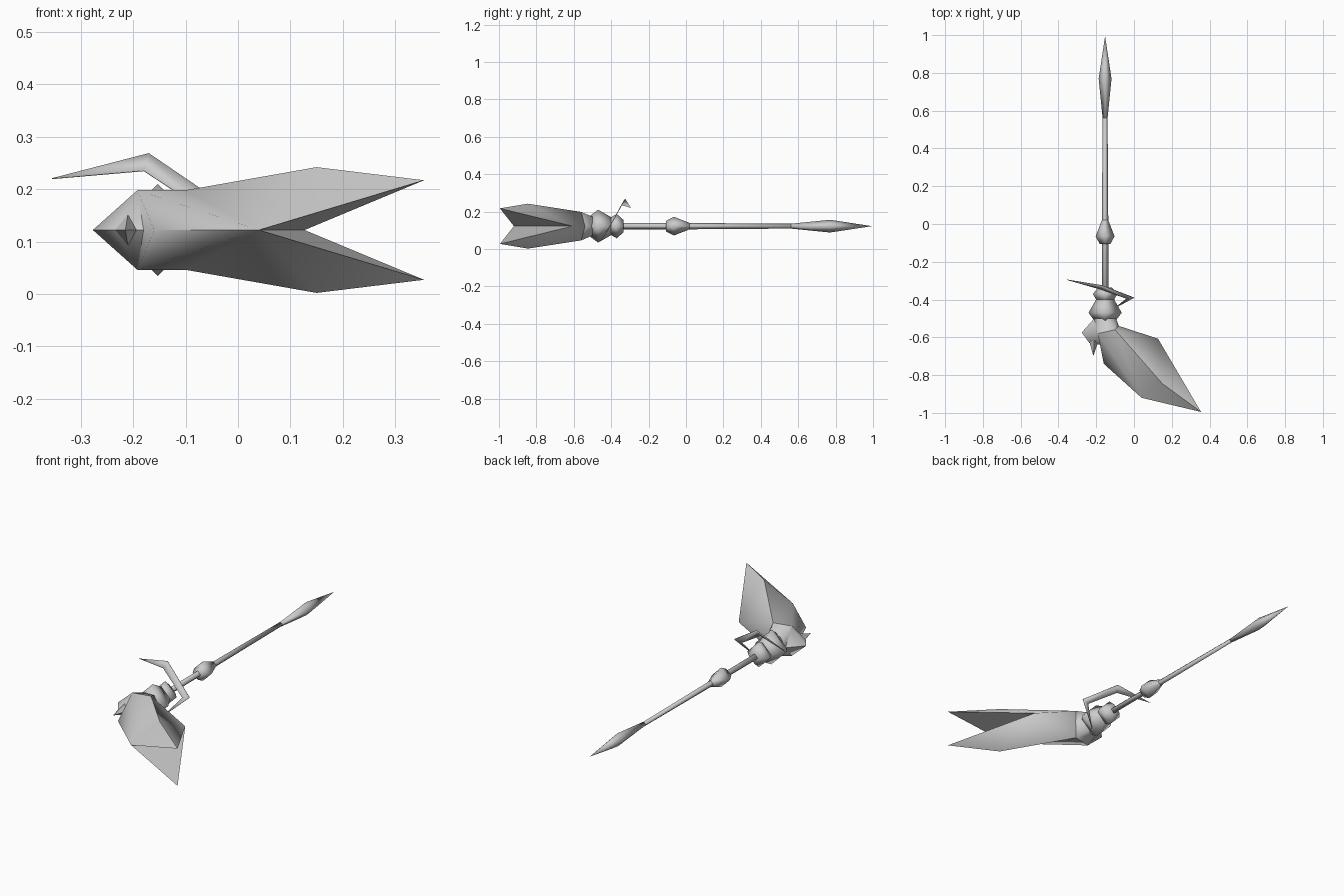
import bpy, bmesh, math
from mathutils import Vector

cube = bpy.data.objects.get("Cube")
if cube:
    bpy.data.objects.remove(cube, do_unlink=True)

ZC = 0.122    # height of the mirror plane
XC = -0.153   # shaft axis

metal = bpy.data.materials.new("plain_grey")
metal.use_nodes = True
GREY = (0.6, 0.6, 0.6, 1)
metal.diffuse_color = GREY
metal.node_tree.nodes["Principled BSDF"].inputs["Base Color"].default_value = GREY


def finish(name, bm, angle):
    """Turn a bmesh into a shaded object."""
    bmesh.ops.recalc_face_normals(bm, faces=bm.faces[:])
    mesh = bpy.data.meshes.new(name)
    bm.to_mesh(mesh)
    bm.free()
    mesh.materials.append(metal)
    obj = bpy.data.objects.new(name, mesh)
    bpy.context.collection.objects.link(obj)
    bpy.ops.object.select_all(action='DESELECT')
    obj.select_set(True)
    bpy.context.view_layer.objects.active = obj
    bpy.ops.object.shade_smooth_by_angle(angle=math.radians(angle))
    return obj


def lathe(name, profile, sides=4):
    """Turn a (y, radius) profile around the shaft axis, corners up and sideways."""
    bm = bmesh.new()
    rings = []
    for y, r in profile:
        if r == 0:
            rings.append([bm.verts.new((XC, y, ZC))] * sides)
            continue
        ring = []
        for i in range(sides):
            a = 2 * math.pi * i / sides
            ring.append(bm.verts.new((XC + r * math.cos(a), y, ZC + r * math.sin(a))))
        rings.append(ring)
    for a, b in zip(rings, rings[1:]):
        for i in range(sides):
            j = (i + 1) % sides
            corners = list(dict.fromkeys((a[i], a[j], b[j], b[i])))
            bm.faces.new(corners)
    for ring in (rings[0], rings[-1]):
        if len(set(ring)) > 2:
            bm.faces.new(ring)
    return finish(name, bm, 95)


def hull(name, points, angle=65):
    """Convex solid around points given as (x, y, height from mirror plane)."""
    bm = bmesh.new()
    full = set(points) | {(x, y, -z) for x, y, z in points if z}
    for x, y, z in full:
        bm.verts.new((x, y, ZC + z))
    bmesh.ops.convex_hull(bm, input=bm.verts[:])
    return finish(name, bm, angle)


# Shaft with spear point and turned knobs
lathe("spear_point", [(0.995, 0), (0.77, 0.034), (0.56, 0.013)])
lathe("shaft", [(0.57, 0.013), (0.0, 0.017), (-0.52, 0.018)])
lathe("grip_knob", [(0.02, 0.017), (-0.065, 0.05), (-0.107, 0.028)])
lathe("small_collar", [(-0.335, 0.034), (-0.37, 0.065), (-0.41, 0.042)])
lathe("large_collar", [(-0.395, 0.045), (-0.47, 0.088), (-0.51, 0.058)])

# Corner points of the head, as (x, y, height from mirror plane)
P = {
    "rear_top": (-0.192, -0.58, 0.076), "neck_top": (-0.10, -0.56, 0.076),
    "neck_back": (-0.08, -0.54, 0), "heel": (-0.16, -0.74, 0),
    "front": (0.04, -0.92, 0), "ridge": (0.15, -0.845, 0.12),
    "tip": (0.355, -0.995, 0.095), "notch": (0.127, -0.607, 0),
}

# Forked blade: upper half faces, repeated mirrored below
HALF = [
    "rear_top heel front", "rear_top front neck_top", "neck_top front ridge",
    "ridge front tip", "ridge tip notch", "neck_top ridge notch",
    "neck_top notch neck_back", "front notch tip", "rear_top neck_top neck_back",
]
bm = bmesh.new()
verts = {}
for side in (1, -1):
    for key, (x, y, z) in P.items():
        if z == 0 and side == -1:
            verts[key, -1] = verts[key, 1]
        else:
            verts[key, side] = bm.verts.new((x, y, ZC + side * z))
    for face in HALF:
        bm.faces.new([verts[k, side] for k in face.split()])
bm.faces.new([verts["rear_top", 1], verts["rear_top", -1], verts["heel", 1]])
bm.faces.new([verts["rear_top", 1], verts["neck_back", 1], verts["rear_top", -1]])
finish("forked_blade", bm, 65)

# Socket joining the collars to the blade
socket = [P["rear_top"], P["neck_top"], P["neck_back"], (-0.215, -0.57, 0)]
for i in range(4):
    a = math.pi * i / 3
    socket.append((XC + 0.058 * math.cos(a), -0.5, round(0.058 * math.sin(a), 5)))
hull("socket", socket)

# Pointed lump on the rear of the head, with a small spike
hull("rear_lump", [(-0.21, -0.50, 0), (-0.277, -0.575, 0), P["rear_top"],
                   (-0.236, -0.63, 0), (-0.17, -0.64, 0)])
hull("rear_spike", [(-0.24, -0.61, 0), (-0.185, -0.61, 0), (-0.21, -0.61, 0.03),
                    (-0.215, -0.70, 0)])

# Thin bent hook wrapped round the collars: outer and inner edge points
outer = [(-0.355, -0.295, 0.22), (-0.17, -0.325, 0.268), (0.0, -0.39, 0.152),
         (-0.11, -0.45, 0.05)]
inner = [(-0.18, -0.345, 0.235), (-0.038, -0.395, 0.142)]
bm = bmesh.new()
o = [bm.verts.new(p) for p in outer]
n = [bm.verts.new(p) for p in inner]
for face in ((o[0], o[1], n[0]), (o[1], o[2], n[1], n[0]), (o[2], o[3], n[1])):
    bm.faces.new(face)
hook = finish("side_hook", bm, 30)
solid = hook.modifiers.new("thickness", 'SOLIDIFY')
solid.thickness = 0.003
solid.offset = 0
